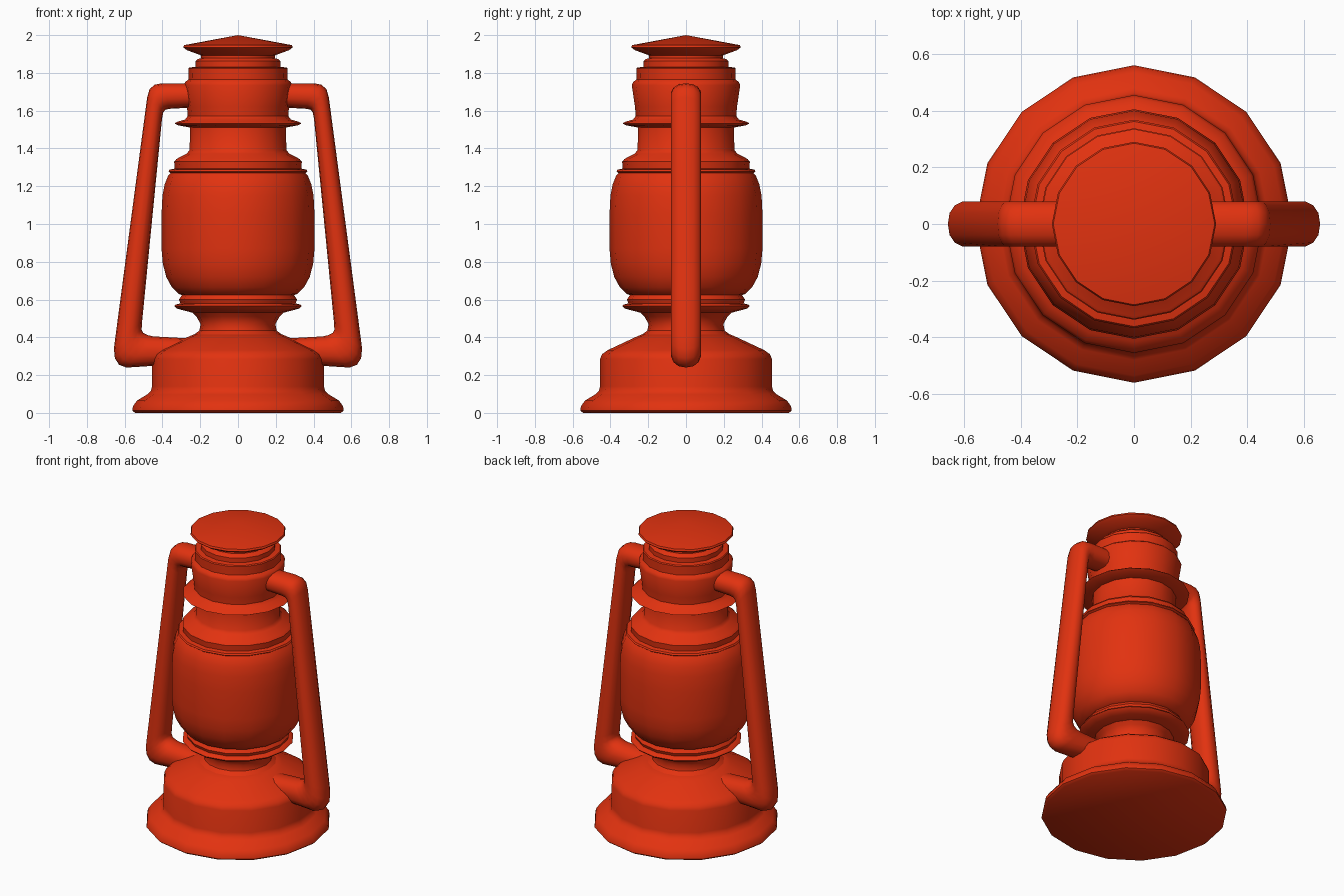
import bpy, bmesh, math
from mathutils import Vector

SIDES = 16
red = bpy.data.materials.new("lantern red")
red.diffuse_color = (0.76, 0.032, 0.005, 1)


def finish(name, bm, angle):
    bmesh.ops.recalc_face_normals(bm, faces=bm.faces)
    me = bpy.data.meshes.new(name)
    bm.to_mesh(me)
    bm.free()
    me.materials.append(red)
    ob = bpy.data.objects.new(name, me)
    bpy.context.collection.objects.link(ob)
    bpy.ops.object.select_all(action='DESELECT')
    ob.select_set(True)
    bpy.context.view_layer.objects.active = ob
    bpy.ops.object.shade_smooth_by_angle(angle=math.radians(angle))
    return ob


def skin(bm, rings):
    """Bridge successive rings of points and cap both ends."""
    rows = [[bm.verts.new(p) for p in ring] for ring in rings]
    n = len(rows[0])
    for a, b in zip(rows, rows[1:]):
        for i in range(n):
            j = (i + 1) % n
            bm.faces.new((a[i], a[j], b[j], b[i]))
    bm.faces.new(rows[0])
    bm.faces.new(rows[-1])


def lathe(name, profile, tip=None):
    bm = bmesh.new()
    skin(bm, [[(r * math.cos(2 * math.pi * i / SIDES), r * math.sin(2 * math.pi * i / SIDES), z)
               for i in range(SIDES)] for r, z in profile])
    if tip:  # turn the top cap into a cone
        bm.faces.ensure_lookup_table()
        bmesh.ops.poke(bm, faces=[bm.faces[-1]])
        max(bm.verts, key=lambda v: (v.co.z, -v.co.xy.length)).co = (0, 0, tip)
    return finish(name, bm, 40)


# Fuel tank with flared foot and sloping top
lathe("tank_base", [(0.545, 0), (0.56, 0.012), (0.556, 0.035), (0.535, 0.065), (0.48, 0.098),
                    (0.462, 0.115), (0.455, 0.14), (0.455, 0.285), (0.445, 0.31), (0.415, 0.332),
                    (0.27, 0.4), (0.235, 0.415)])
# Burner neck
lathe("burner_neck", [(0.24, 0.38), (0.232, 0.415), (0.205, 0.435), (0.198, 0.47), (0.22, 0.51),
                      (0.25, 0.54), (0.25, 0.56)])
# Gallery ring under the globe
lathe("globe_gallery", [(0.22, 0.525), (0.29, 0.543), (0.325, 0.553), (0.337, 0.565), (0.33, 0.573),
                        (0.305, 0.58), (0.313, 0.6), (0.285, 0.64)])
# Globe
lathe("globe", [(0.27, 0.615), (0.315, 0.63), (0.35, 0.665), (0.38, 0.72), (0.398, 0.79),
                (0.405, 0.87), (0.405, 1.05), (0.4, 1.15), (0.388, 1.21), (0.37, 1.255), (0.345, 1.285)])
# Stepped shoulder and chimney collar
lathe("shoulder", [(0.35, 1.265), (0.368, 1.278), (0.362, 1.288), (0.335, 1.293), (0.338, 1.33),
                   (0.325, 1.345), (0.272, 1.372), (0.256, 1.392), (0.254, 1.53)])
# Flared chimney hood with stepped vents
lathe("chimney_hood", [(0.25, 1.51), (0.315, 1.522), (0.335, 1.532), (0.325, 1.54), (0.28, 1.553),
                       (0.266, 1.572), (0.27, 1.62), (0.287, 1.735), (0.28, 1.752), (0.262, 1.765),
                       (0.263, 1.822), (0.258, 1.828), (0.226, 1.832), (0.226, 1.862), (0.215, 1.872),
                       (0.195, 1.878), (0.195, 1.91)])
# Conical cap
lathe("cap", [(0.19, 1.89), (0.215, 1.9), (0.27, 1.92), (0.29, 1.935), (0.285, 1.947)], tip=2.0)

# Side tubes: outer and inner edge of the tube along its path (x, z)
PATH = [((0.18, 1.745), (0.18, 1.62)), ((0.4, 1.745), (0.36, 1.61)), ((0.44, 1.738), (0.385, 1.605)),
        ((0.468, 1.715), (0.396, 1.59)), ((0.481, 1.67), (0.402, 1.56)), ((0.648, 0.41), (0.509, 0.47)),
        ((0.657, 0.34), (0.51, 0.44)), ((0.652, 0.29), (0.502, 0.424)), ((0.63, 0.255), (0.48, 0.412)),
        ((0.59, 0.24), (0.45, 0.405)), ((0.4, 0.252), (0.27, 0.395)), ((0.2, 0.26), (0.15, 0.385))]


def section(outer, inner, side, n=14):
    o, i = Vector((outer[0], 0, outer[1])), Vector((inner[0], 0, inner[1]))
    mid, half = (o + i) / 2, (o - i) / 2
    pts = []
    for k in range(n):
        t = 2 * math.pi * k / n
        c, s = math.cos(t), math.sin(t)
        c, s = [math.copysign(abs(v) ** 0.88, v) for v in (c, s)]
        p = mid + half * c + Vector((0, 0.082 * s, 0))
        pts.append((p.x * side, p.y, p.z))
    return pts


for label, side in (("right", 1), ("left", -1)):
    bm = bmesh.new()
    skin(bm, [section(o, i, side) for o, i in PATH])
    finish(label + "_side_tube", bm, 60)
